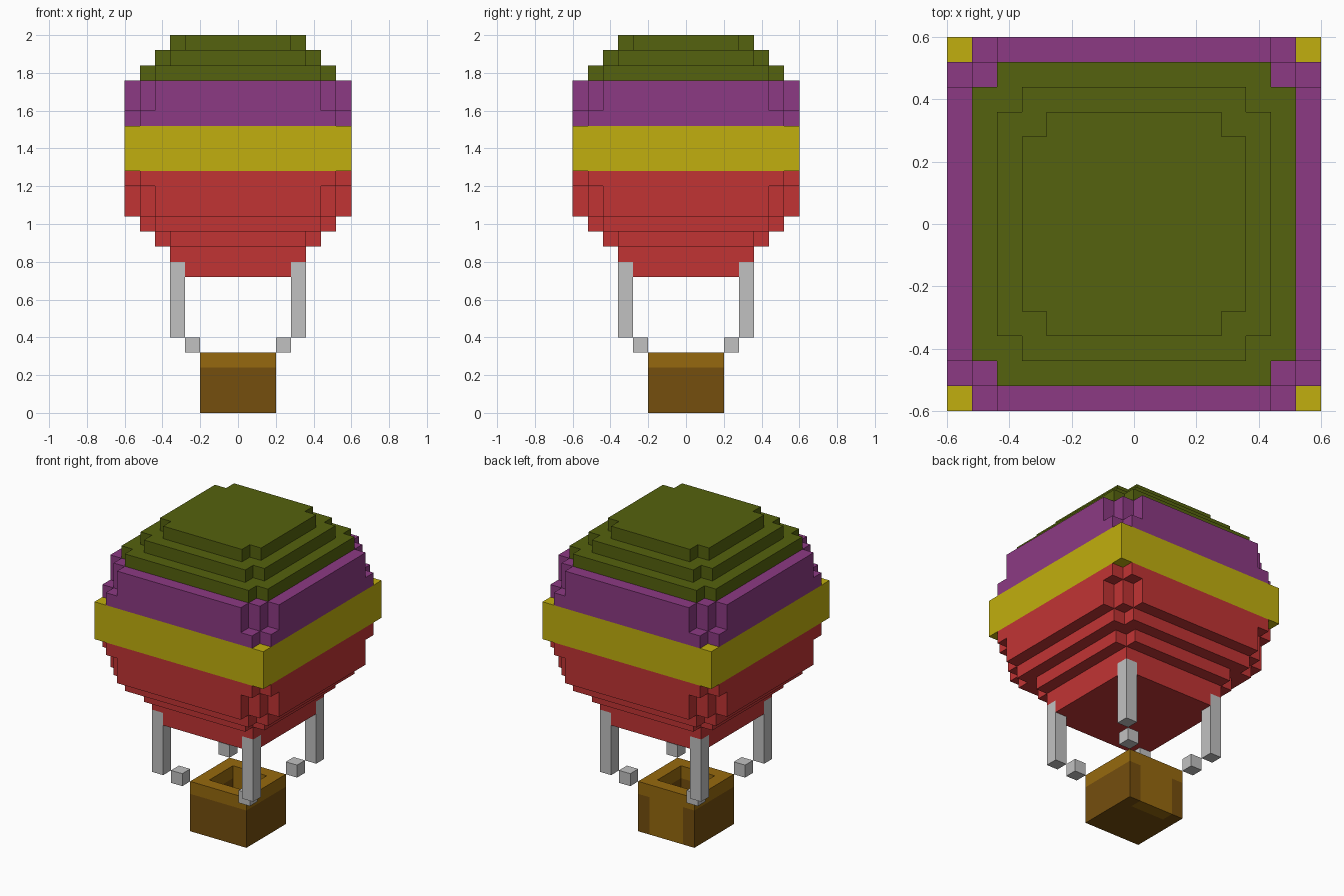
import bpy, bmesh
from mathutils import Vector

if "Cube" in bpy.data.objects:
    bpy.data.objects.remove(bpy.data.objects["Cube"])

U = 0.08  # edge length of one block


def material(name, rgb):
    lin = [((c / 255 + 0.055) / 1.055) ** 2.4 for c in rgb]
    m = bpy.data.materials.new(name)
    m.diffuse_color = (*lin, 1)
    m.use_nodes = True
    m.node_tree.nodes["Principled BSDF"].inputs["Base Color"].default_value = m.diffuse_color
    return m


GREEN = material("olive green", (85, 98, 14))
PURPLE = material("purple", (140, 58, 131))
YELLOW = material("yellow", (193, 175, 14))
RED = material("red", (193, 52, 52))
GREY = material("light grey", (193, 193, 193))
TAN = material("light brown", (150, 105, 14))
BROWN = material("dark brown", (117, 78, 13))


def layer(r, z0, z1, cut=0):
    """Square slab of blocks, radius r, with stepped corners of the given size."""
    span = range(-r, r + 1)
    return {(x, y, z) for x in span for y in span for z in range(z0, z1)
            if abs(x) + abs(y) <= 2 * r - cut}


def ring(r, z0, z1):
    return layer(r, z0, z1) - layer(r - 1, z0, z1)


def corners(c, z0, z1):
    return {(x, y, z) for x in (-c, c) for y in (-c, c) for z in range(z0, z1)}


# Balloon envelope, from crown to mouth
crown = layer(6, 22, 23, 1) | layer(5, 23, 24, 1) | layer(4, 24, 25, 1)
upper_band = layer(7, 19, 20, 1) | layer(7, 20, 22, 2)
middle_band = layer(7, 16, 19)
lower_band = (layer(4, 9, 10, 1) | layer(4, 10, 11) | layer(5, 11, 12, 1)
              | layer(6, 12, 13, 1) | layer(7, 13, 15, 2) | layer(7, 15, 16, 1))

# Ropes
ropes = corners(4, 5, 10) | corners(3, 4, 5)

# Basket: dark body, light rim and light panel at the back
rim = ring(2, 3, 4)
panel = {(x, 2, z) for x in (-1, 0, 1) for z in range(3)}
body = (layer(2, 0, 1) | ring(2, 1, 3)) - panel

PARTS = [("envelope_crown", crown, GREEN),
         ("envelope_upper_band", upper_band, PURPLE),
         ("envelope_middle_band", middle_band, YELLOW),
         ("envelope_lower_band", lower_band, RED),
         ("ropes", ropes, GREY),
         ("basket_rim", rim, TAN),
         ("basket_back_panel", panel, TAN),
         ("basket_body", body, BROWN)]
SOLID = set().union(*(cells for _, cells, _ in PARTS))


def build(name, cells, mat):
    """Make a mesh from the exposed faces of the blocks."""
    bm = bmesh.new()
    for cell in cells:
        centre = Vector(cell) + Vector((0, 0, 0.5))
        for axis in range(3):
            for sign in (-1, 1):
                n = Vector((0, 0, 0))
                n[axis] = sign
                if tuple(int(a + b) for a, b in zip(cell, n)) in SOLID:
                    continue
                s = Vector((0, 0, 0))
                s[(axis + 1) % 3] = 0.5
                t = n.cross(s)
                mid = centre + n * 0.5
                bm.faces.new([bm.verts.new((mid + d) * U)
                              for d in (-s - t, s - t, s + t, -s + t)])
    bmesh.ops.remove_doubles(bm, verts=bm.verts[:], dist=0.001)
    bmesh.ops.dissolve_limit(bm, angle_limit=0.01, verts=bm.verts[:], edges=bm.edges[:])
    mesh = bpy.data.meshes.new(name)
    bm.to_mesh(mesh)
    bm.free()
    mesh.materials.append(mat)
    bpy.context.collection.objects.link(bpy.data.objects.new(name, mesh))


for part in PARTS:
    build(*part)
